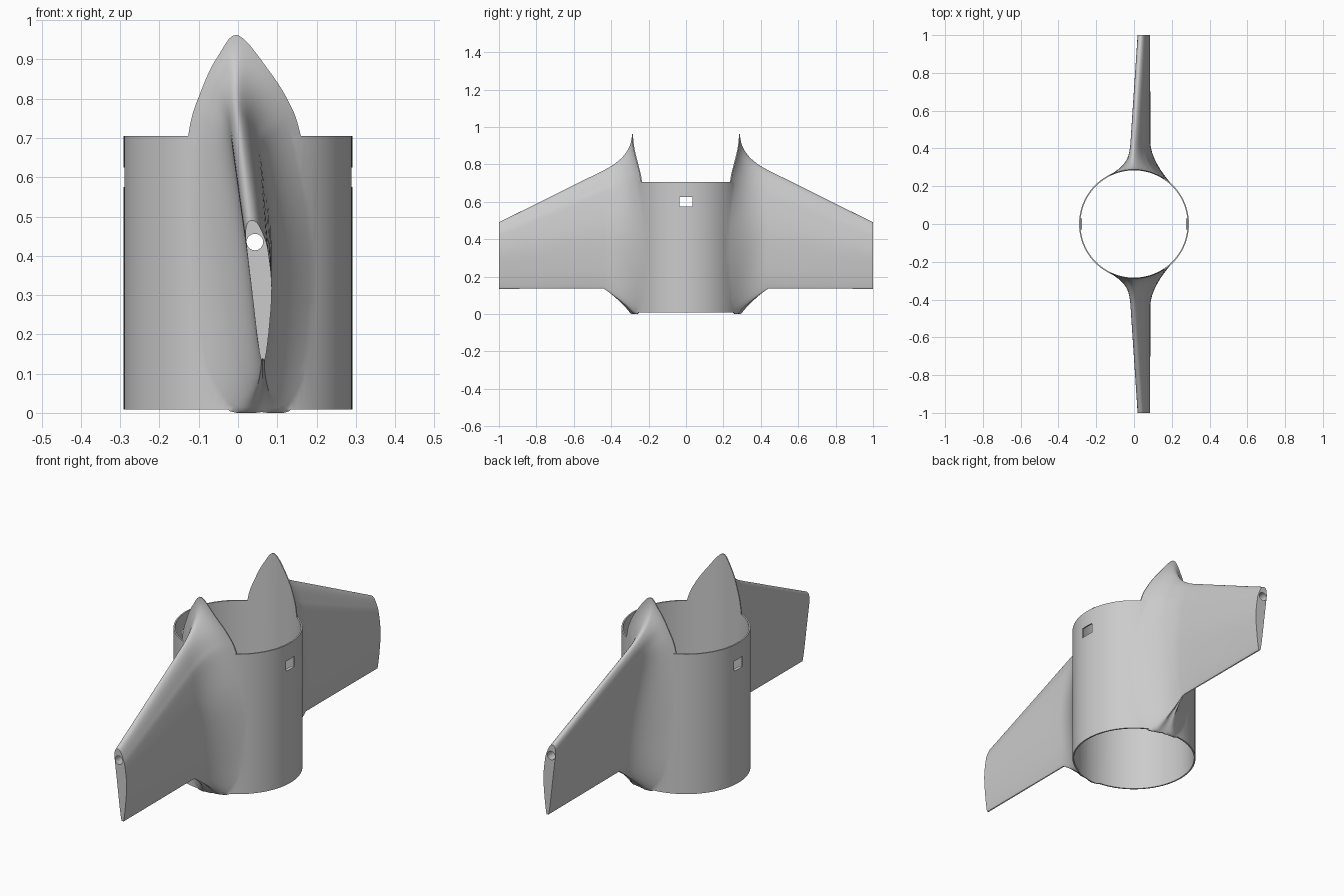
import bpy, bmesh, math
from mathutils import Vector

cube = bpy.data.objects.get("Cube")
if cube:
    bpy.data.objects.remove(cube, do_unlink=True)

OUTER, INNER, ROOT = 0.291, 0.284, 0.289
BASE_Y, TIP_Y = 0.44, 1.0

grey = bpy.data.materials.new("light_grey")
grey.use_nodes = True
grey.diffuse_color = (0.6, 0.6, 0.6, 1)
grey.node_tree.nodes["Principled BSDF"].inputs["Base Color"].default_value = (0.6, 0.6, 0.6, 1)

# Wing sections as (x, z): leading edge, down the right side, trailing edge, up the left side
ROOT_SECTION = [(0, .962), (-.05, .91), (-.09, .83), (-.127, .705), (-.14, .45), (-.11, .15), (-.02, .004),
                (.06, .002), (.13, .004), (.2, .15), (.21, .45), (.16, .705), (.13, .79), (.08, .87)]
BASE_SECTION = [(0, .768), (-.014, .75), (-.018, .71), (-.01, .64), (.02, .43), (.044, .22), (.057, .145),
                (.063, .14), (.07, .145), (.082, .25), (.085, .45), (.062, .63), (.045, .69), (.022, .745)]
TIP_SECTION = [(.033, .49), (.022, .478), (.019, .45), (.022, .42), (.034, .32), (.048, .2), (.057, .142),
               (.063, .138), (.07, .142), (.08, .22), (.086, .32), (.077, .41), (.066, .45), (.05, .482)]


def smooth_loop(points, steps=5):
    """Closed Catmull-Rom curve through the points."""
    pts, out = [Vector(p) for p in points], []
    n = len(pts)
    for i in range(n):
        a, b, c, d = (pts[(i + k) % n] for k in (-1, 0, 1, 2))
        for s in range(steps):
            t = s / steps
            out.append(0.5 * (2 * b + (c - a) * t + (2 * a - 5 * b + 4 * c - d) * t ** 2
                              + (3 * b - a - 3 * c + d) * t ** 3))
    return out


def finish(name, bm):
    bmesh.ops.recalc_face_normals(bm, faces=bm.faces[:])
    mesh = bpy.data.meshes.new(name)
    bm.to_mesh(mesh)
    bm.free()
    mesh.materials.append(grey)
    obj = bpy.data.objects.new(name, mesh)
    bpy.context.collection.objects.link(obj)
    return obj


def cylinder(name, radius, z0, z1, segments=96):
    bm = bmesh.new()
    bmesh.ops.create_cone(bm, cap_ends=True, segments=segments, radius1=radius, radius2=radius, depth=z1 - z0)
    bmesh.ops.translate(bm, verts=bm.verts, vec=(0, 0, (z0 + z1) / 2))
    return finish(name, bm)


def box(name, size, centre):
    bm = bmesh.new()
    bmesh.ops.create_cube(bm, size=1)
    bmesh.ops.scale(bm, verts=bm.verts, vec=size)
    bmesh.ops.translate(bm, verts=bm.verts, vec=centre)
    return finish(name, bm)


def fillet_point(root, base, tip, t):
    """Point on the curve that leaves the tube tangentially and runs into the wing."""
    start = Vector((root.x, math.sqrt(ROOT ** 2 - root.x ** 2), root.y))
    end = Vector((base.x, BASE_Y, base.y))
    along = (Vector((tip.x, TIP_Y, tip.y)) - end) / (TIP_Y - BASE_Y)
    tangent_y = (ROOT ** 2 - start.x * end.x) / start.y
    bend = end + along * (tangent_y - BASE_Y)
    # the underside runs straight down to the tube rim
    straight = min(max((0.3 - base.y) / 0.15, 0), 1)
    bend.z += ((start.z + end.z) / 2 - bend.z) * straight
    bend.y += ((start.y + end.y) / 2 - bend.y) * straight * 0.7
    return start * (1 - t) ** 2 + bend * 2 * t * (1 - t) + end * t * t


def wing(name, side):
    loops = list(zip(*(smooth_loop(s) for s in (ROOT_SECTION, BASE_SECTION, TIP_SECTION))))
    rings = [[Vector((r.x, 0.15, r.y)) for r, b, t in loops]]
    for i in range(15):
        rings.append([fillet_point(r, b, t, i / 14) for r, b, t in loops])
    for i in range(1, 6):
        f = i / 5
        rings.append([Vector((b.lerp(t, f).x, BASE_Y + (TIP_Y - BASE_Y) * f, b.lerp(t, f).y))
                      for r, b, t in loops])
    bm = bmesh.new()
    verts = [[bm.verts.new((p.x, p.y * side, max(p.z, 0))) for p in ring] for ring in rings]
    n = len(loops)
    for a, b in zip(verts, verts[1:]):
        for i in range(n):
            j = (i + 1) % n
            bm.faces.new((a[i], a[j], b[j], b[i]))
    bm.faces.new(verts[0])
    bm.faces.new(verts[-1])
    return finish(name, bm)


def combine(target, other, operation):
    mod = target.modifiers.new(operation.lower(), "BOOLEAN")
    mod.operation, mod.solver, mod.object = operation, "EXACT", other
    bpy.context.view_layer.objects.active = target
    bpy.ops.object.modifier_apply(modifier=mod.name)
    bpy.data.objects.remove(other, do_unlink=True)


# Tube with both wings blended in, then bored out
body = cylinder("winged_tube", OUTER, 0.008, 0.705)
for side, label in ((-1, "front_wing"), (1, "back_wing")):
    combine(body, wing(label, side), "UNION")
combine(body, cylinder("bore", INNER, -0.5, 1.5), "DIFFERENCE")

# Round channel along both wings
channel = cylinder("channel", 0.021, -1.2, 1.2, 32)
channel.rotation_euler.x = math.pi / 2
channel.location = (0.043, 0, 0.435)
bpy.context.view_layer.update()
combine(body, channel, "DIFFERENCE")

# Side windows
combine(body, box("windows", (1, 0.068, 0.05), (0, 0, 0.6)), "DIFFERENCE")

# Small inner ledges under the windows
ledges = [box(name, (0.014, 0.06, 0.012), (x, 0, 0.568))
          for name, x in (("left_ledge", 0.281), ("right_ledge", -0.281))]

bpy.ops.object.select_all(action="DESELECT")
body.select_set(True)
bpy.context.view_layer.objects.active = body
bpy.ops.object.shade_smooth_by_angle(angle=math.radians(30))
